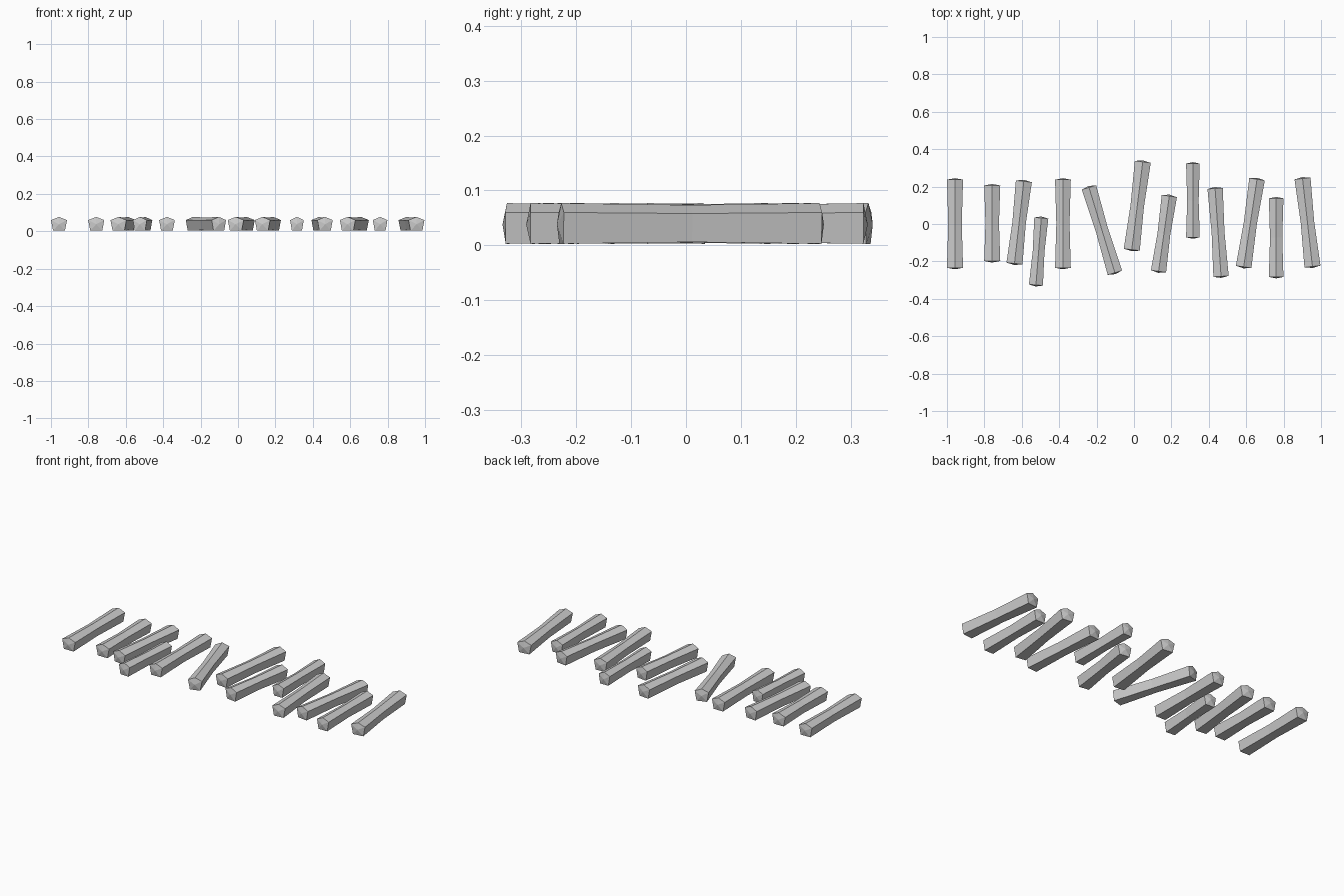
import bpy, bmesh
from mathutils import Vector

if "Cube" in bpy.data.objects:
    bpy.data.objects.remove(bpy.data.objects["Cube"])

# Five-sided log section: (sideways, height), end width 1 unit = full log width
SECTION = [(0, 0.077), (0.5, 0.060), (0.37, 0.003), (-0.37, 0.003), (-0.5, 0.060)]
MID_Z = 0.038
BULGE = 0.008


def log(name, back, front, width):
    """Log lying on the ground, pinched at the middle, with domed ends."""
    a, b = Vector((*front, 0)), Vector((*back, 0))
    d = (b - a).normalized()
    side = Vector((d.y, -d.x, 0))
    bm = bmesh.new()
    rings = []
    stations = [(a + d * BULGE, 1.0, 1.0), ((a + b) / 2, 0.84, 0.91), (b - d * BULGE, 1.0, 1.0)]
    for p, sw, sz in stations:
        rings.append([bm.verts.new(p + side * (x * width * sw)
                                   + Vector((0, 0, MID_Z + (z - MID_Z) * sz)))
                      for x, z in SECTION])
    for r0, r1 in zip(rings, rings[1:]):
        for i in range(5):
            j = (i + 1) % 5
            bm.faces.new((r0[i], r0[j], r1[j], r1[i]))
    # domed end caps
    for ring, tip in ((rings[0], a), (rings[-1], b)):
        c = bm.verts.new(tip + Vector((0, 0, MID_Z)))
        for i in range(5):
            bm.faces.new((ring[i], ring[(i + 1) % 5], c))
    bmesh.ops.recalc_face_normals(bm, faces=bm.faces)
    me = bpy.data.meshes.new(name)
    bm.to_mesh(me)
    bm.free()
    bpy.context.collection.objects.link(bpy.data.objects.new(name, me))


# back end, front end, width
LOGS = [
    ((-0.957, 0.245), (-0.957, -0.242), 0.086),
    ((-0.758, 0.214), (-0.758, -0.206), 0.086),
    ((-0.588, 0.236), (-0.640, -0.219), 0.086),
    ((-0.495, 0.040), (-0.525, -0.334), 0.075),
    ((-0.380, 0.245), (-0.380, -0.242), 0.084),
    ((-0.243, 0.203), (-0.100, -0.268), 0.080),
    ((0.048, 0.340), (-0.013, -0.145), 0.086),
    ((0.190, 0.157), (0.130, -0.261), 0.082),
    ((0.315, 0.331), (0.315, -0.079), 0.073),
    ((0.433, 0.198), (0.466, -0.288), 0.082),
    ((0.659, 0.247), (0.585, -0.237), 0.084),
    ((0.760, 0.145), (0.760, -0.291), 0.078),
    ((0.900, 0.251), (0.955, -0.235), 0.086),
]
for n, (back, front, w) in enumerate(LOGS, 1):
    log(f"log_{n:02d}", back, front, w)
